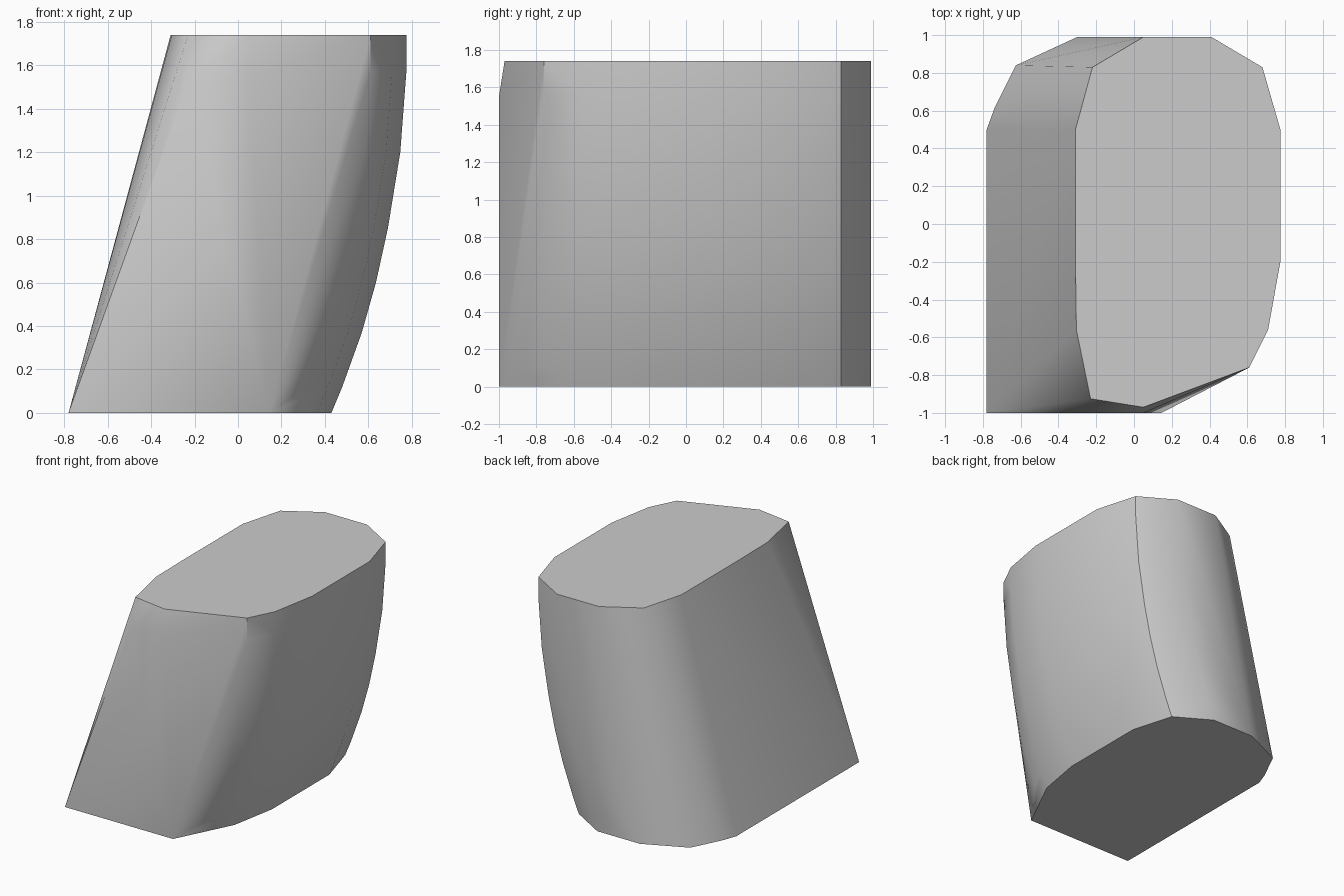
import bpy, bmesh, math

old = bpy.data.objects.get("Cube")
if old:
    bpy.data.objects.remove(old, do_unlink=True)

HEIGHT = 1.74

# Curved side: one outline, shifted in x at each height
curved_outline = [(0.61, -0.76), (0.71, -0.56), (0.775, -0.2),
                  (0.775, 0.5), (0.68, 0.83), (0.41, 0.99)]
bulge = [(0, -0.345), (0.12, -0.295), (0.37, -0.205), (0.6, -0.14),
         (0.85, -0.085), (1.2, -0.028), (1.57, 0), (HEIGHT, 0)]
points = [(x + shift, y, z) for z, shift in bulge for x, y in curved_outline]

# Straight leaning side: top and bottom outlines
lean_top = [(0.05, 0.99), (-0.22, 0.83), (-0.31, 0.5), (-0.31, -0.2),
            (-0.305, -0.56), (-0.23, -0.925), (0.05, -0.97)]
lean_bottom = [(-0.3, 0.99), (-0.625, 0.84), (-0.74, 0.61), (-0.78, 0.5),
               (-0.78, -1), (0.145, -1)]
points += [(x, y, HEIGHT) for x, y in lean_top]
points += [(x, y, 0) for x, y in lean_bottom]

# Flat front with a small worn facet below the top rim
points += [(-0.23, -1, 1.52), (0.05, -1, 1.55)]

# Skin the outlines into one faceted stone
bm = bmesh.new()
for p in points:
    bm.verts.new(p)
hull = bmesh.ops.convex_hull(bm, input=bm.verts[:])
loose = {v for v in hull["geom_interior"] + hull["geom_unused"]
         if isinstance(v, bmesh.types.BMVert) and not v.link_faces}
bmesh.ops.delete(bm, geom=list(loose), context="VERTS")
bmesh.ops.dissolve_limit(bm, angle_limit=math.radians(0.5),
                         verts=bm.verts[:], edges=bm.edges[:])
bmesh.ops.recalc_face_normals(bm, faces=bm.faces[:])
mesh = bpy.data.meshes.new("stone_block")
bm.to_mesh(mesh)
bm.free()
stone = bpy.data.objects.new("stone_block", mesh)
bpy.context.collection.objects.link(stone)

# Plain grey stone
grey = bpy.data.materials.new("stone_grey")
grey.use_nodes = True
colour = (0.6, 0.6, 0.6, 1)
grey.diffuse_color = colour
grey.node_tree.nodes["Principled BSDF"].inputs["Base Color"].default_value = colour
mesh.materials.append(grey)

# Soft shading with the strong creases kept
bpy.ops.object.select_all(action="DESELECT")
stone.select_set(True)
bpy.context.view_layer.objects.active = stone
bpy.ops.object.shade_smooth_by_angle(angle=math.radians(35))
